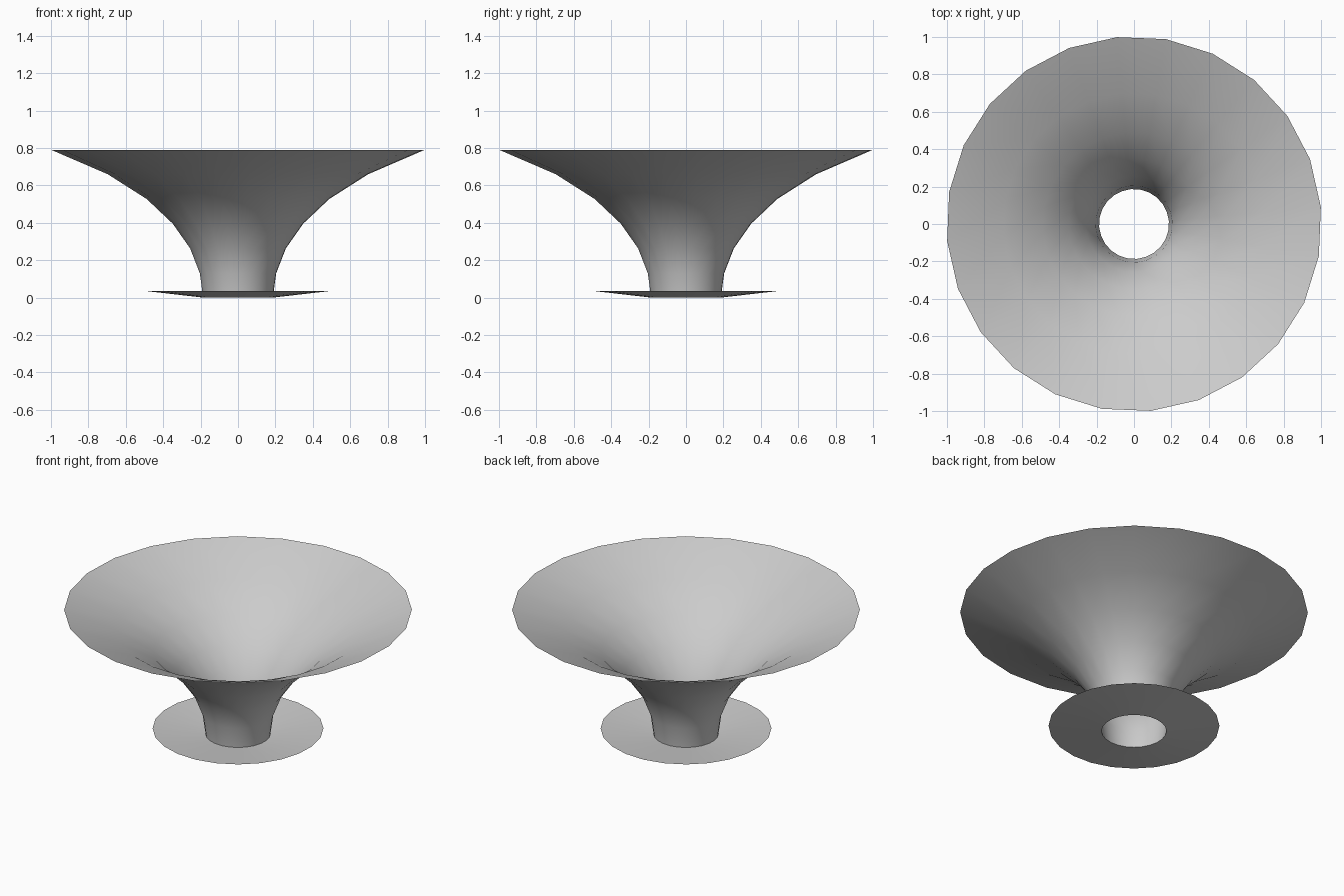
import bpy, bmesh, math

cube = bpy.data.objects.get("Cube")
if cube:
    bpy.data.objects.remove(cube)

SIDES = 24
TURN = math.radians(5.2)

grey = bpy.data.materials.new("light_grey")
grey.use_nodes = True
grey.diffuse_color = (0.6, 0.6, 0.6, 1)
grey.node_tree.nodes["Principled BSDF"].inputs["Base Color"].default_value = (0.6, 0.6, 0.6, 1)


def lathe(name, profile):
    """Spin an open (radius, height) profile, listed bottom or inside first."""
    bm = bmesh.new()
    rings = []
    for r, z in profile:
        angles = [TURN + math.tau * i / SIDES for i in range(SIDES)]
        rings.append([bm.verts.new((r * math.cos(a), r * math.sin(a), z)) for a in angles])
    for low, high in zip(rings, rings[1:]):
        for i in range(SIDES):
            j = (i + 1) % SIDES
            bm.faces.new((low[i], low[j], high[j], high[i]))
    mesh = bpy.data.meshes.new(name)
    bm.to_mesh(mesh)
    bm.free()
    mesh.materials.append(grey)
    mesh.shade_smooth()
    obj = bpy.data.objects.new(name, mesh)
    bpy.context.collection.objects.link(obj)
    return obj


# Flared funnel, open at both ends
lathe("funnel", [(0.187, 0.0), (0.205, 0.13), (0.257, 0.263), (0.35, 0.395),
                 (0.49, 0.527), (0.70, 0.66), (1.003, 0.79)])

# Shallow dished flange around the foot
lathe("base_flange", [(0.187, 0.0), (0.493, 0.035)])
